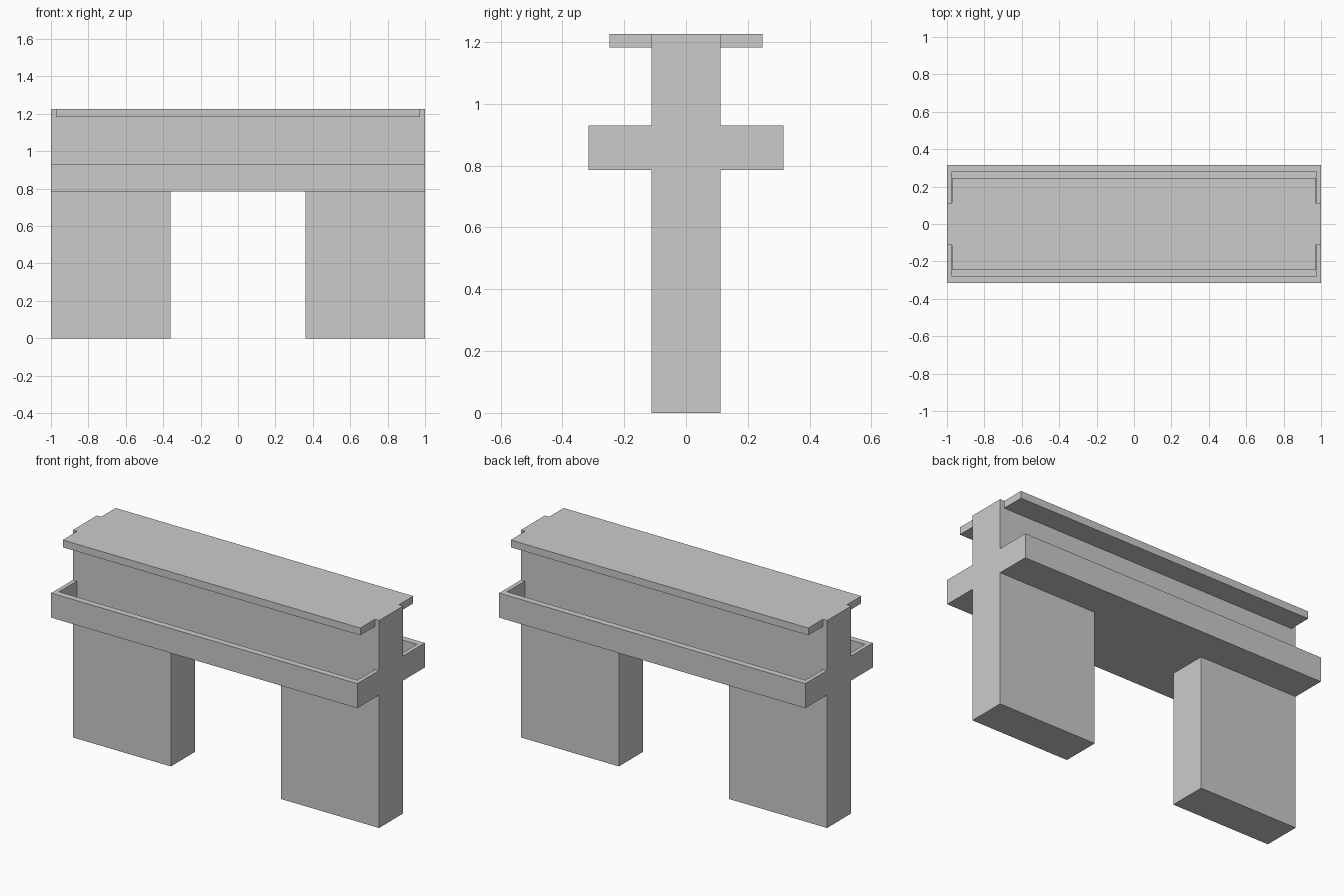
import bpy, bmesh

if "Cube" in bpy.data.objects:
    bpy.data.objects.remove(bpy.data.objects["Cube"])


def new_object(name, bm):
    bmesh.ops.recalc_face_normals(bm, faces=bm.faces)
    mesh = bpy.data.meshes.new(name)
    bm.to_mesh(mesh)
    bm.free()
    obj = bpy.data.objects.new(name, mesh)
    bpy.context.collection.objects.link(obj)
    return obj


def prism_y(name, outline, y0, y1):
    """Extrude an x-z outline from y0 to y1."""
    bm = bmesh.new()
    face = bm.faces.new([bm.verts.new((x, y0, z)) for x, z in outline])
    ext = bmesh.ops.extrude_face_region(bm, geom=[face])["geom"]
    verts = [v for v in ext if isinstance(v, bmesh.types.BMVert)]
    bmesh.ops.translate(bm, verts=verts, vec=(0, y1 - y0, 0))
    return new_object(name, bm)


def box(name, half_x, y0, y1, z0, z1):
    outline = [(-half_x, z0), (half_x, z0), (half_x, z1), (-half_x, z1)]
    return prism_y(name, outline, y0, y1)


def mirror_y(obj):
    mod = obj.modifiers.new("mirror", "MIRROR")
    mod.use_axis = (False, True, False)
    mod.use_mirror_merge = False


WALL = 0.112     # half thickness of the wall
LEDGE = 0.785    # underside of the planters
TOP = 1.225

# Wall with two broad legs and an opening between them
right = [(0.36, LEDGE), (0.36, 0), (1, 0), (1, TOP)]
left = [(-x, z) for x, z in reversed(right)]
prism_y("wall_and_legs", right + left, -WALL, WALL)

# Open-topped planter troughs along both sides
trough = box("side_troughs", 1.0, WALL, 0.315, LEDGE, 0.93)
pocket = box("trough_cutter", 0.975, WALL - 0.05, 0.277, 0.815, 1.0)
pocket.hide_render = True
pocket.hide_viewport = True
cut = trough.modifiers.new("hollow", "BOOLEAN")
cut.operation = "DIFFERENCE"
cut.solver = "EXACT"
cut.object = pocket
mirror_y(trough)

# Thin overhanging shelves at the top
shelf = box("top_shelves", 0.972, WALL, 0.247, 1.182, TOP)
mirror_y(shelf)
